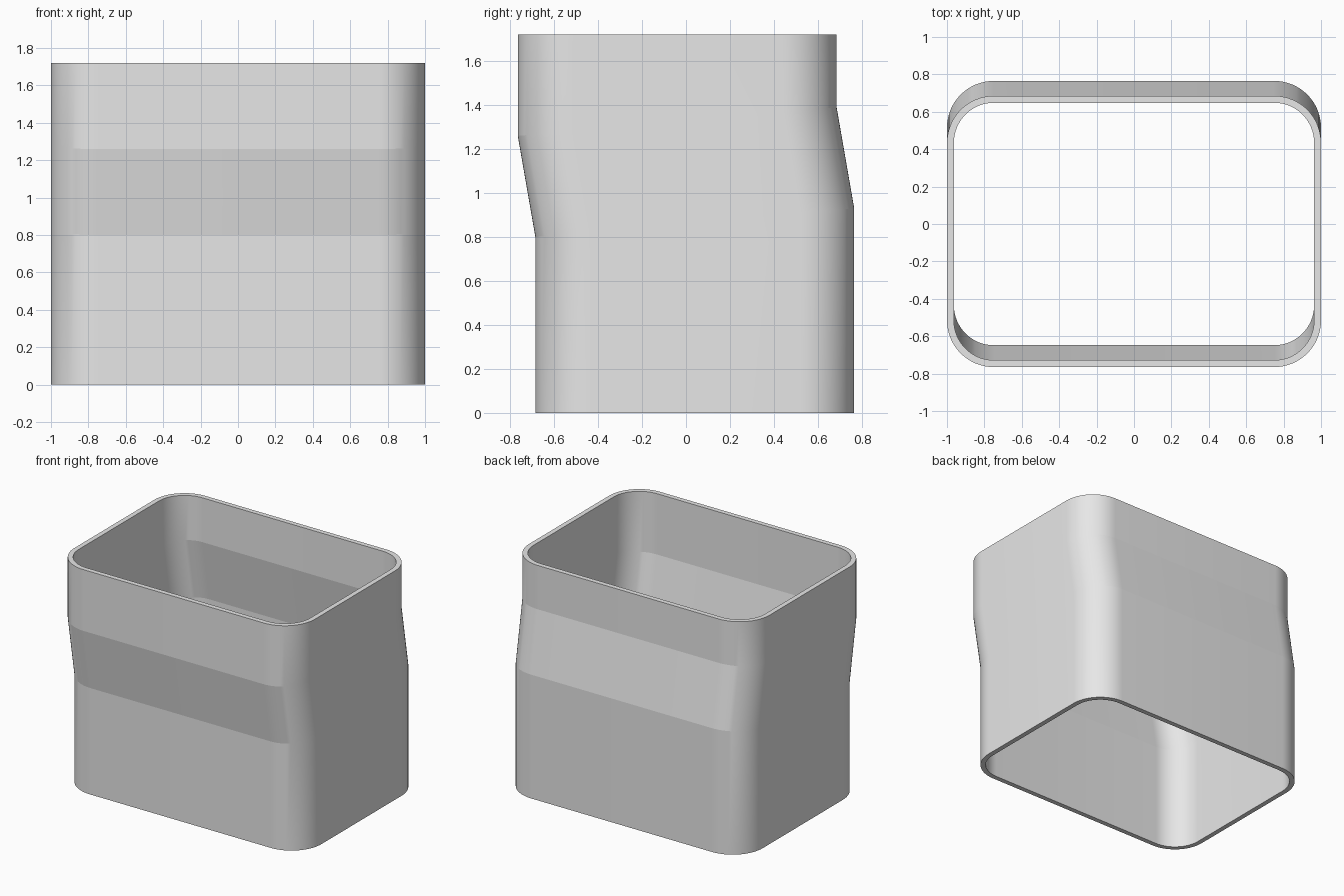
import bpy, bmesh
from math import sin, cos, pi, radians

cube = bpy.data.objects.get("Cube")
if cube:
    bpy.data.objects.remove(cube, do_unlink=True)

HALF_X, HALF_Y, RADIUS = 1.0, 0.725, 0.25
WALL, HEIGHT, SHIFT = 0.037, 1.72, 0.04
TILT = 0.09       # slope of the mitred bend planes
STEPS = 16        # segments per rounded corner


def outline(inset):
    """Rounded rectangle, counter-clockwise, moved inward by inset."""
    r = RADIUS - inset
    pts = []
    for corner, (sx, sy) in enumerate([(1, 1), (-1, 1), (-1, -1), (1, -1)]):
        for i in range(STEPS + 1):
            a = (corner + i / STEPS) * pi / 2
            pts.append((sx * (HALF_X - RADIUS) + r * cos(a),
                        sy * (HALF_Y - RADIUS) + r * sin(a)))
    return pts


# Sections of the sleeve: y offset, height at the middle, slope along y
sections = [(SHIFT, 0, 0), (SHIFT, 0.865, TILT),
            (-SHIFT, 1.325, TILT), (-SHIFT, HEIGHT, 0)]

# Outer wall upward, then inner wall downward, closed by the two rims
bm = bmesh.new()
rings = []
for inset, path in ((0, sections), (WALL, sections[::-1])):
    for offset, z, slope in path:
        rings.append([bm.verts.new((x, y + offset, z + slope * y))
                      for x, y in outline(inset)])
for k, ring in enumerate(rings):
    following = rings[(k + 1) % len(rings)]
    for i in range(len(ring)):
        j = (i + 1) % len(ring)
        bm.faces.new((ring[i], ring[j], following[j], following[i]))
bmesh.ops.recalc_face_normals(bm, faces=bm.faces)

mesh = bpy.data.meshes.new("offset_sleeve")
bm.to_mesh(mesh)
bm.free()
sleeve = bpy.data.objects.new("offset_sleeve", mesh)
bpy.context.collection.objects.link(sleeve)

# Plain grey material
grey = bpy.data.materials.new("light_grey")
grey.use_nodes = True
colour = (0.8, 0.8, 0.8, 1)
grey.diffuse_color = colour
grey.node_tree.nodes["Principled BSDF"].inputs["Base Color"].default_value = colour
mesh.materials.append(grey)

# Smooth corners, crisp bends and rims
bpy.ops.object.select_all(action="DESELECT")
sleeve.select_set(True)
bpy.context.view_layer.objects.active = sleeve
bpy.ops.object.shade_smooth_by_angle(angle=radians(8))
